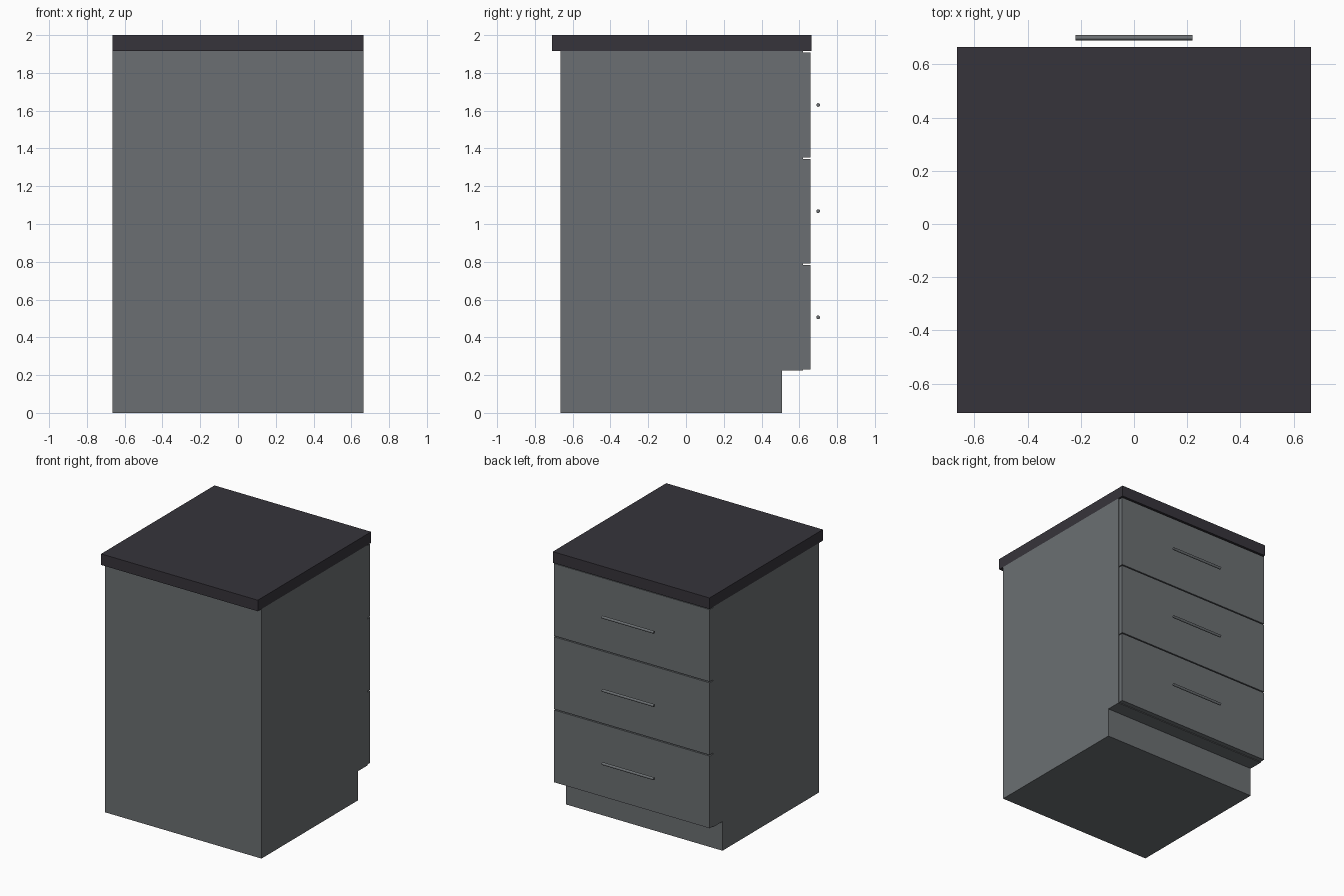
import bpy, bmesh, math
from mathutils import Matrix

cube = bpy.data.objects.get("Cube")
if cube:
    bpy.data.objects.remove(cube, do_unlink=True)


def material(name, rgb):
    m = bpy.data.materials.new(name)
    m.use_nodes = True
    m.diffuse_color = (*rgb, 1)
    m.node_tree.nodes["Principled BSDF"].inputs["Base Color"].default_value = (*rgb, 1)
    return m


grey = material("slate grey", (0.147, 0.159, 0.168))
dark = material("dark worktop", (0.037, 0.034, 0.043))


def finish(name, bm, mat):
    bmesh.ops.recalc_face_normals(bm, faces=bm.faces)
    mesh = bpy.data.meshes.new(name)
    bm.to_mesh(mesh)
    bm.free()
    mesh.materials.append(mat)
    obj = bpy.data.objects.new(name, mesh)
    bpy.context.collection.objects.link(obj)
    return obj


def extrude_profile(name, points, half_width, mat):
    """Sweep a closed (y, z) outline across the width."""
    bm = bmesh.new()
    face = bm.faces.new([bm.verts.new((-half_width, y, z)) for y, z in points])
    moved = bmesh.ops.extrude_face_region(bm, geom=[face])["geom"]
    verts = [v for v in moved if isinstance(v, bmesh.types.BMVert)]
    bmesh.ops.translate(bm, verts=verts, vec=(2 * half_width, 0, 0))
    return finish(name, bm, mat)


def slab(name, y0, y1, z0, z1, half_width, mat):
    return extrude_profile(name, [(y0, z0), (y1, z0), (y1, z1), (y0, z1)], half_width, mat)


HALF = 0.665
BACK, FRONT, KICK = -0.665, 0.62, 0.507
KICK_TOP, BODY_TOP = 0.224, 1.915

# Carcass with recessed toe kick
extrude_profile("cabinet_body", [(BACK, 0), (KICK, 0), (KICK, KICK_TOP),
                                 (FRONT, KICK_TOP), (FRONT, BODY_TOP),
                                 (BACK, BODY_TOP)], HALF, grey)

# Worktop overhanging at the wall side
slab("worktop", -0.71, 0.665, BODY_TOP, 2.0, HALF, dark)

# Drawer fronts with floating bar handles
PITCH, HEIGHT = 0.562, 0.554
for i, level in enumerate(("bottom", "middle", "top")):
    z = 0.229 + i * PITCH
    slab(level + "_drawer_front", FRONT, 0.658, z, z + HEIGHT, HALF - 0.003, grey)

    bm = bmesh.new()
    place = Matrix.Translation((0, 0.7, z + HEIGHT / 2)) @ Matrix.Rotation(math.pi / 2, 4, "Y")
    bmesh.ops.create_cone(bm, cap_ends=True, segments=12, radius1=0.01,
                          radius2=0.01, depth=0.44, matrix=place)
    finish(level + "_drawer_handle", bm, grey)
